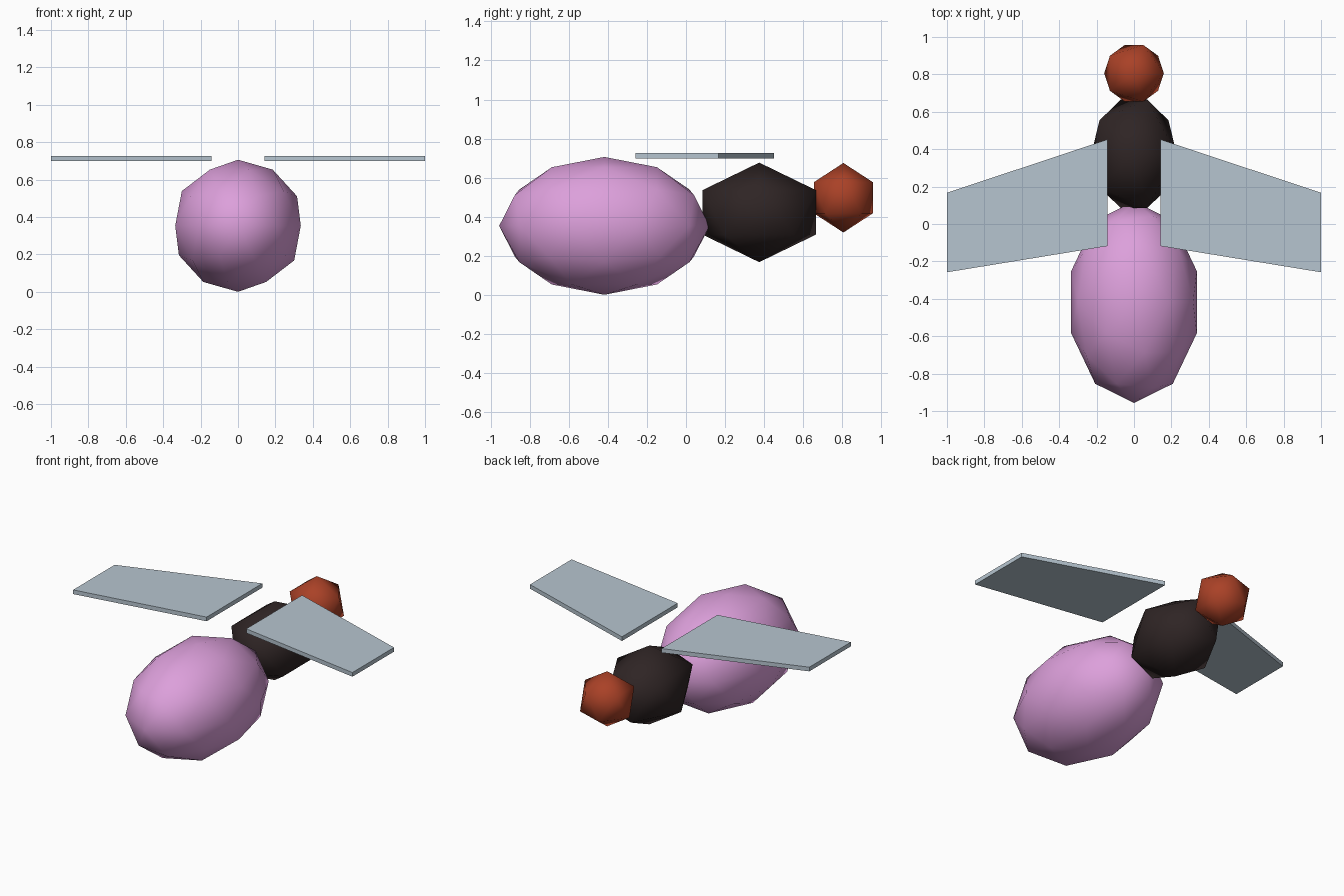
import bpy, bmesh

cube = bpy.data.objects.get("Cube")
if cube:
    bpy.data.objects.remove(cube, do_unlink=True)


def material(name, color):
    mat = bpy.data.materials.new(name)
    mat.use_nodes = True
    rgba = (*color, 1)
    mat.diffuse_color = rgba
    mat.node_tree.nodes["Principled BSDF"].inputs["Base Color"].default_value = rgba
    return mat


pink = material("plum pink", (0.72, 0.35, 0.71))
dark = material("dark brown", (0.028, 0.018, 0.018))
rust = material("rust red", (0.40, 0.053, 0.02))
pale = material("pale blue grey", (0.47, 0.56, 0.63))


def body_part(name, mat, subdivisions, y, z, radius, length):
    """Smooth low-poly ball, stretched along the body."""
    bpy.ops.mesh.primitive_ico_sphere_add(subdivisions=subdivisions, radius=1)
    obj = bpy.context.object
    obj.name = name
    obj.scale = (radius, length, radius)
    obj.location = (0, y, z)
    bpy.ops.object.transform_apply(location=True, rotation=False, scale=True)
    bpy.ops.object.shade_smooth()
    obj.data.materials.append(mat)


body_part("abdomen", pink, 2, -0.418, 0.353, 0.353, 0.539)
body_part("thorax", dark, 1, 0.375, 0.422, 0.255, 0.341)
body_part("head", rust, 1, 0.806, 0.497, 0.178, 0.178)


def wing(name, side):
    """Flat tapered slab, extruded up from its outline."""
    outline = [(0.142, -0.118), (1, -0.258), (1, 0.167), (0.142, 0.452)]
    bm = bmesh.new()
    face = bm.faces.new([bm.verts.new((side * x, y, 0.698)) for x, y in outline])
    top = bmesh.ops.extrude_face_region(bm, geom=[face])["geom"]
    verts = [v for v in top if isinstance(v, bmesh.types.BMVert)]
    bmesh.ops.translate(bm, verts=verts, vec=(0, 0, 0.027))
    bmesh.ops.recalc_face_normals(bm, faces=bm.faces)
    mesh = bpy.data.meshes.new(name)
    bm.to_mesh(mesh)
    bm.free()
    mesh.materials.append(pale)
    bpy.context.collection.objects.link(bpy.data.objects.new(name, mesh))


wing("left_wing", 1)
wing("right_wing", -1)
